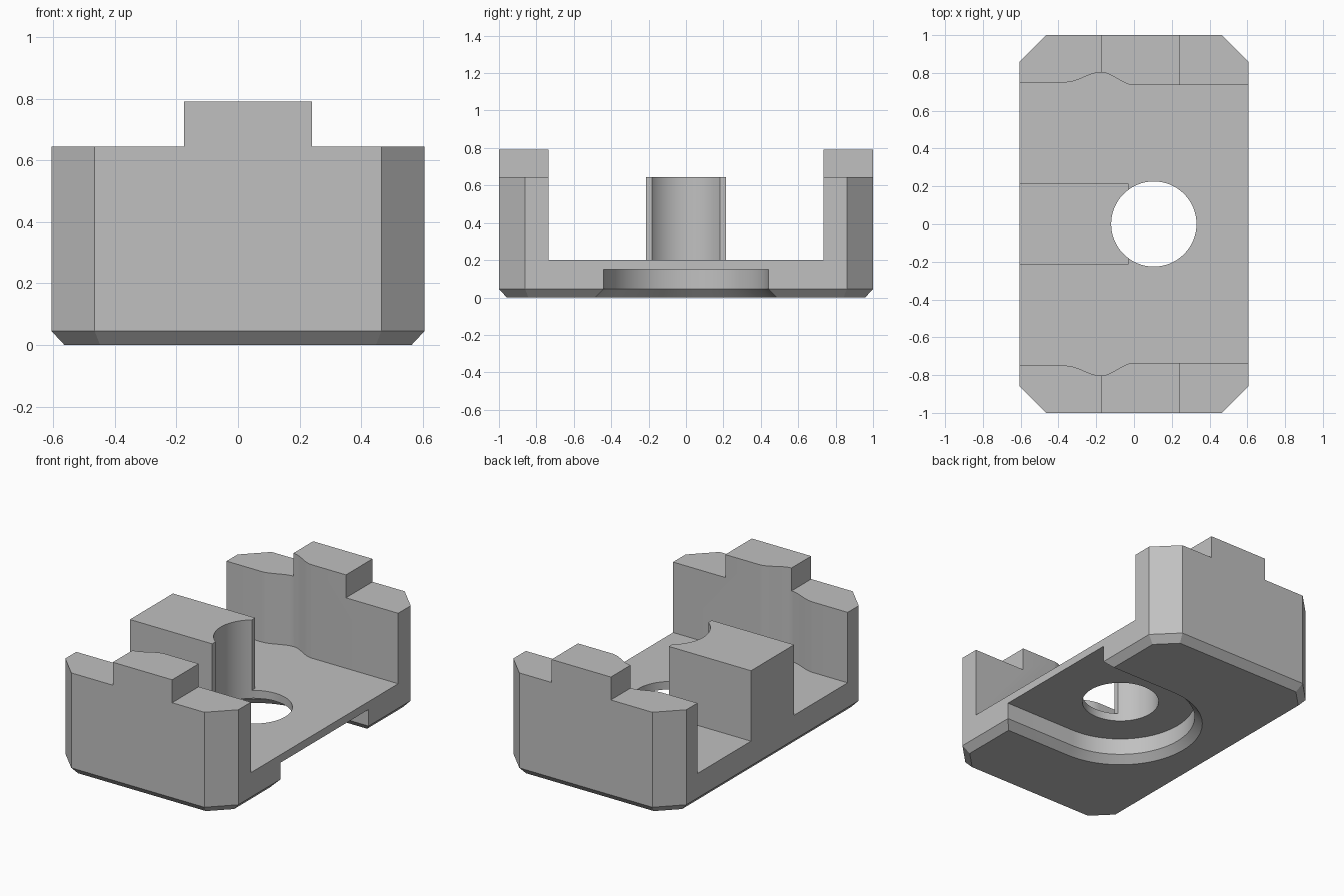
import bpy, bmesh, math

cube = bpy.data.objects.get("Cube")
if cube:
    bpy.data.objects.remove(cube, do_unlink=True)

grey = bpy.data.materials.new("plain_grey")
grey.use_nodes = True
colour = (0.53, 0.53, 0.53, 1)
grey.diffuse_color = colour
grey.node_tree.nodes["Principled BSDF"].inputs["Base Color"].default_value = colour


def loft(name, layers):
    """Solid through matching outlines, given as (height, points)."""
    bm = bmesh.new()
    rings = [[bm.verts.new((x, y, z)) for x, y in pts] for z, pts in layers]
    n = len(rings[0])
    for low, high in zip(rings, rings[1:]):
        for i in range(n):
            j = (i + 1) % n
            bm.faces.new((low[i], low[j], high[j], high[i]))
    bm.faces.new(rings[0])
    bm.faces.new(rings[-1])
    bmesh.ops.recalc_face_normals(bm, faces=bm.faces)
    mesh = bpy.data.meshes.new(name)
    bm.to_mesh(mesh)
    bm.free()
    mesh.materials.append(grey)
    obj = bpy.data.objects.new(name, mesh)
    bpy.context.collection.objects.link(obj)
    return obj


def prism(name, pts, bottom, top):
    return loft(name, [(bottom, pts), (top, pts)])


def both_ends(pts):
    """Close a +y outline with its mirror image in y."""
    return pts + [(x, -y) for x, y in reversed(pts)]


def arc(cx, radius, start, end, steps):
    angles = [math.radians(start + (end - start) * i / steps) for i in range(steps + 1)]
    return [(cx + radius * math.cos(a), radius * math.sin(a)) for a in angles]


def footprint(inset):
    """Rectangle with cut corners, shrunk evenly."""
    k = inset * math.tan(math.pi / 8)
    w, l = 0.605 - inset, 1 - inset
    return both_ends([(w, 0.86 - k), (0.465 - k, l), (-0.465 + k, l), (-w, 0.86 - k)])


def s_curve(x0, y0, x1, y1, steps=12):
    ts = [i / steps for i in range(steps + 1)]
    return [(x0 + (x1 - x0) * t, y0 + (y1 - y0) * t * t * (3 - 2 * t)) for t in ts]


def slot(radius):
    """Round-ended slot open towards +x."""
    return [(0.8, radius)] + arc(HOLE_X, radius, 90, 270, 48) + [(0.8, -radius)]


HOLE_X, FLOOR, SHOULDER = 0.105, 0.2, 0.645

# Main body with chamfered bottom edge
body = loft("clamp_body", [(0, footprint(0.042)), (0.045, footprint(0)), (0.79, footprint(0))])

# Channel between end walls, wrapping round the middle block
wall = [(0.8, 0.735)] + s_curve(0, 0.735, -0.175, 0.803)
wall += s_curve(-0.175, 0.803, -0.36, 0.75)[1:]
channel = both_ends(wall + [(-0.8, 0.75), (-0.8, 0.215), (-0.03, 0.215)])

# Shoulders lowered beside the raised tabs and over the block
shoulders = both_ends([(0.8, 1.2), (0.24, 1.2), (0.24, 0.4),
                       (-0.175, 0.4), (-0.175, 1.2), (-0.8, 1.2)])

cutters = [
    prism("channel_cutter", channel, FLOOR, 1.1),
    prism("shoulder_cutter", shoulders, SHOULDER, 1),
    prism("hole_cutter", arc(HOLE_X, 0.226, 0, 354.375, 63), -0.3, 1.3),
    loft("slot_cutter", [(-0.045, slot(0.53)), (0.045, slot(0.44)), (0.15, slot(0.44))]),
]

# Carve the body and drop the cutters
bpy.ops.object.select_all(action="DESELECT")
bpy.context.view_layer.objects.active = body
body.select_set(True)
for cutter in cutters:
    cutter.hide_render = True
    mod = body.modifiers.new(cutter.name, "BOOLEAN")
    mod.operation = "DIFFERENCE"
    mod.solver = "EXACT"
    mod.object = cutter
    bpy.ops.object.modifier_apply(modifier=mod.name)
    bpy.data.objects.remove(cutter, do_unlink=True)

bpy.ops.object.shade_smooth_by_angle(angle=math.radians(25))
